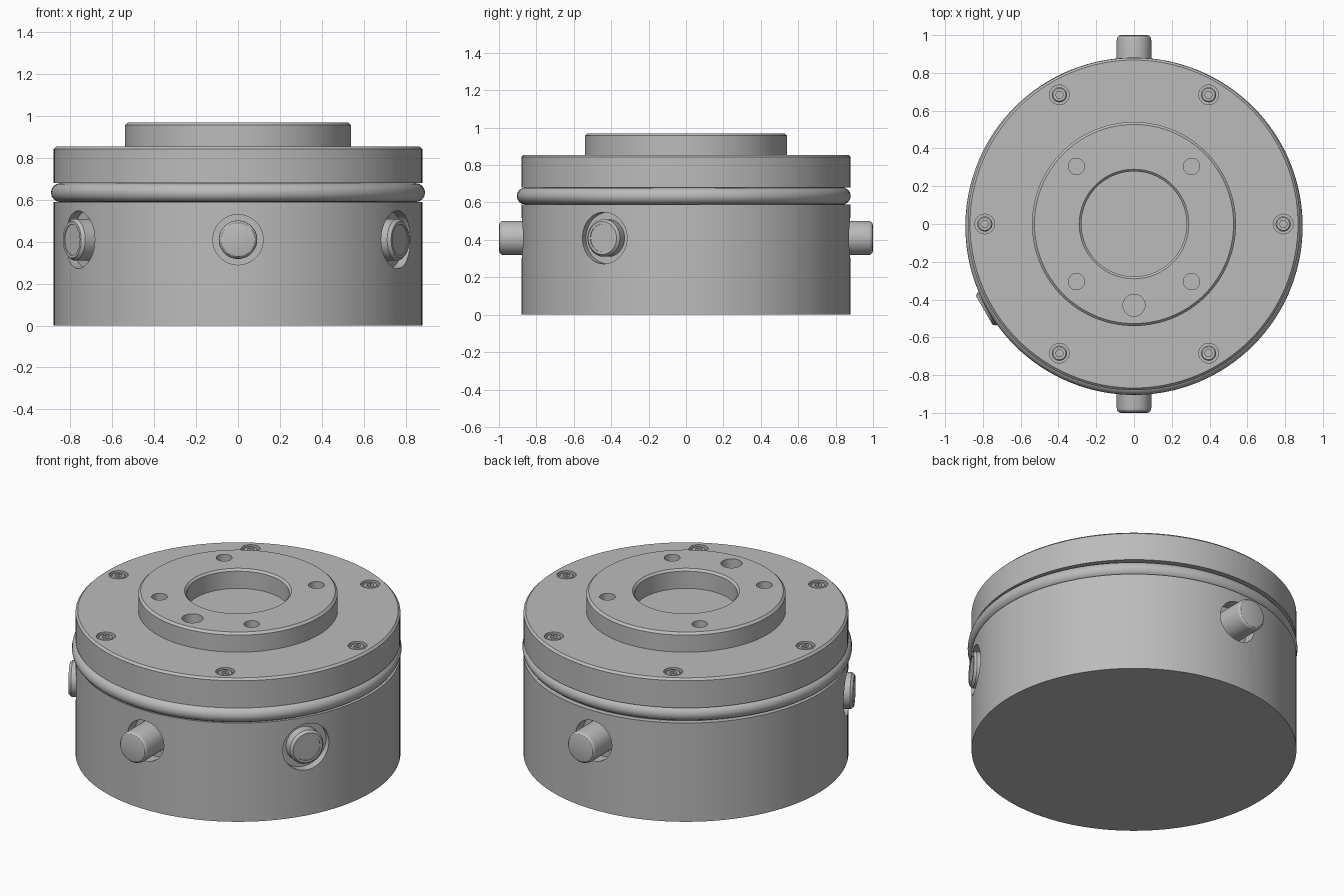
import bpy, bmesh
from math import pi, sin, cos, radians
from mathutils import Matrix

if "Cube" in bpy.data.objects:
    bpy.data.objects.remove(bpy.data.objects["Cube"])

grey = bpy.data.materials.new("machined_grey")
grey.use_nodes = True
GREY = (0.5, 0.5, 0.5, 1)
grey.diffuse_color = GREY
grey.node_tree.nodes["Principled BSDF"].inputs["Base Color"].default_value = GREY


def lathe(name, profile, matrix=Matrix(), steps=48, closed=False):
    """Revolve (radius, height) points about local z."""
    bm = bmesh.new()
    verts = [bm.verts.new((r, 0, z)) for r, z in profile]
    edges = [bm.edges.new(pair) for pair in zip(verts, verts[1:])]
    if closed:
        edges.append(bm.edges.new((verts[-1], verts[0])))
    bmesh.ops.spin(bm, geom=verts + edges, cent=(0, 0, 0), axis=(0, 0, 1),
                   angle=2 * pi, steps=steps, use_duplicate=False)
    bmesh.ops.remove_doubles(bm, verts=bm.verts, dist=1e-5)
    bmesh.ops.recalc_face_normals(bm, faces=bm.faces)
    bm.transform(matrix)
    mesh = bpy.data.meshes.new(name)
    bm.to_mesh(mesh)
    bm.free()
    mesh.materials.append(grey)
    obj = bpy.data.objects.new(name, mesh)
    bpy.context.collection.objects.link(obj)
    return obj


def cylinder(name, r, low, high, matrix=Matrix(), steps=48):
    return lathe(name, [(0, low), (r, low), (r, high), (0, high)], matrix, steps)


def cut(obj, cutters):
    """Subtract the cutters, then remove them."""
    bpy.context.view_layer.objects.active = obj
    for cutter in cutters:
        mod = obj.modifiers.new("cut", "BOOLEAN")
        mod.operation, mod.solver, mod.object = "DIFFERENCE", "EXACT", cutter
        bpy.ops.object.modifier_apply(modifier=mod.name)
        bpy.data.objects.remove(cutter)


def smooth(obj):
    bpy.ops.object.select_all(action="DESELECT")
    obj.select_set(True)
    bpy.context.view_layer.objects.active = obj
    bpy.ops.object.shade_smooth_by_angle(angle=radians(25))


def radial(degrees):
    """Frame at mid height whose local z points outwards."""
    return (Matrix.Translation((0, 0, 0.41)) @ Matrix.Rotation(radians(degrees), 4, "Z")
            @ Matrix.Rotation(pi / 2, 4, "Y"))


def at(x, y):
    return Matrix.Translation((x, y, 0))


DECK, TOP = 0.855, 0.97
screw_spots = [(0.79 * cos(i * pi / 3), 0.79 * sin(i * pi / 3)) for i in range(6)]
pins = {"front_pin": -90, "back_pin": 90}
buttons = {"left_button": (-30, 0.895), "right_button": (-150, 0.915)}

# Housing with seal groove, raised flange and central recess
housing = lathe("housing", [
    (0, 0), (0.88, 0), (0.88, 0.59), (0.85, 0.59), (0.85, 0.68), (0.88, 0.68),
    (0.88, 0.843), (0.868, DECK), (0.54, DECK), (0.54, 0.957), (0.527, TOP),
    (0.29, TOP), (0.278, 0.958), (0.278, DECK), (0, DECK)], steps=128)

# Flange holes, screw counterbores, pin and button pockets
cutters = [cylinder("bolt_hole", 0.043, DECK + 0.01, 1.05, at(x, y), 32)
           for x in (-0.305, 0.305) for y in (-0.305, 0.305)]
cutters.append(cylinder("dowel_hole", 0.058, DECK + 0.01, 1.05, at(0, -0.43), 32))
cutters += [cylinder("counterbore", 0.052, 0.81, 0.92, at(x, y), 32) for x, y in screw_spots]
cutters += [cylinder("pin_pocket", 0.12, 0.8, 1.1, radial(a)) for a in pins.values()]
cutters += [cylinder("button_pocket", 0.138, 0.83, 1.1, radial(a)) for a, _ in buttons.values()]
cut(housing, cutters)
smooth(housing)

# Seal ring, seated slightly forward in its groove
seal = lathe("seal_ring", [(0.848 + 0.045 * cos(i * pi / 8), 0.635 + 0.045 * sin(i * pi / 8))
                           for i in range(16)], at(0, -0.012), 128, closed=True)
smooth(seal)

# Hex socket screws
screw = lathe("screw_1", [(0, 0.8), (0.04, 0.8), (0.04, 0.845), (0.034, 0.851), (0, 0.851)], steps=32)
cut(screw, [cylinder("hex_socket", 0.021, 0.82, 0.9, steps=6)])
smooth(screw)
for i, (x, y) in enumerate(screw_spots):
    if i:
        screw = bpy.data.objects.new(f"screw_{i + 1}", screw.data)
        bpy.context.collection.objects.link(screw)
    screw.location = (x, y, 0)

# Rounded pins at front and back
for name, angle in pins.items():
    smooth(lathe(name, [(0, 0.78), (0.092, 0.78), (0.092, 0.972), (0.089, 0.986),
                        (0.081, 0.996), (0.068, 1.0), (0, 1.0)], radial(angle)))

# Round buttons with a rim and sunken face
for name, (angle, r) in buttons.items():
    smooth(lathe(name, [(0, 0.8), (0.1, 0.8), (0.1, r - 0.015), (0.088, r), (0.074, r),
                        (0.074, r - 0.004), (0, r - 0.004)], radial(angle)))
